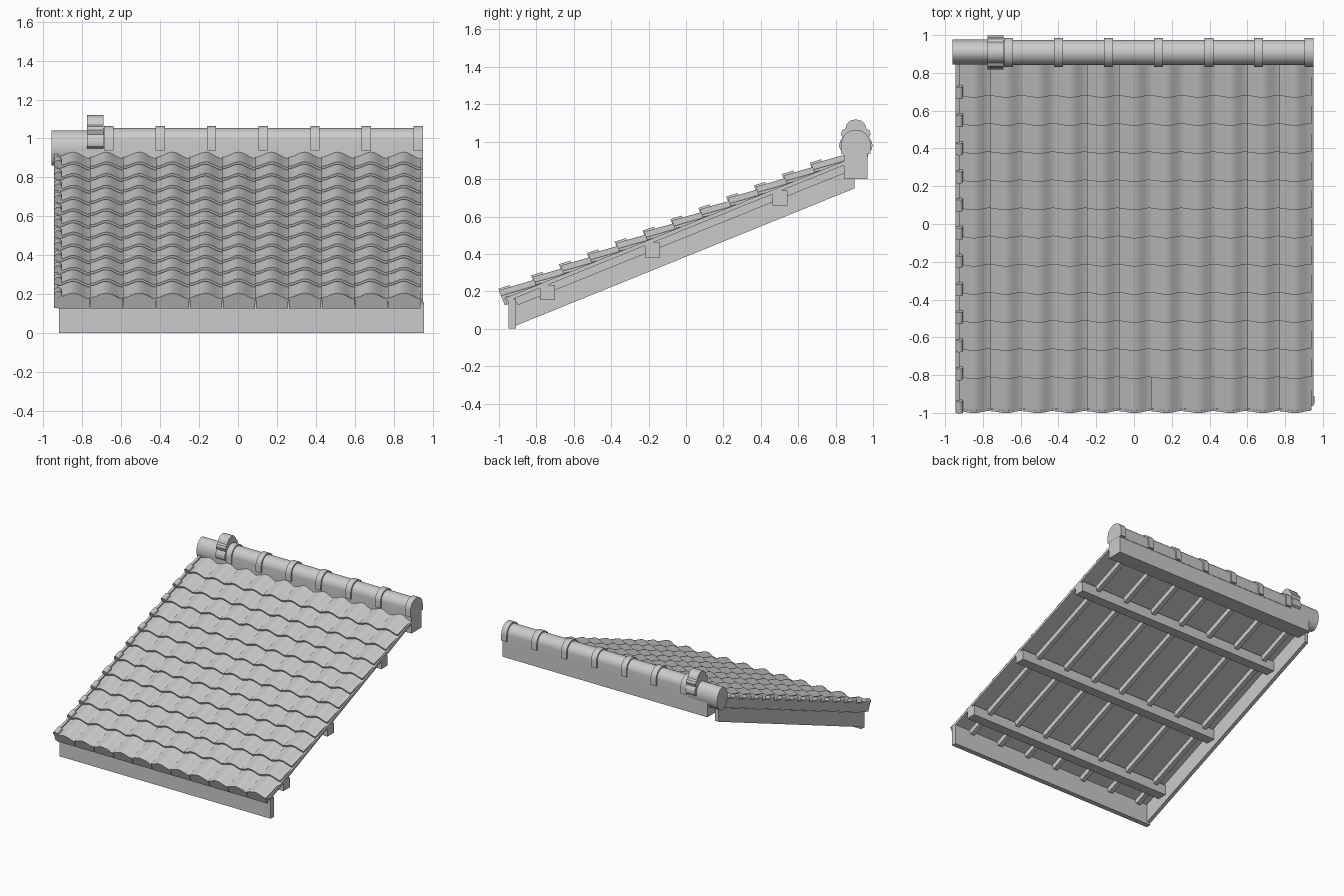
import bpy, bmesh, math

if "Cube" in bpy.data.objects:
    bpy.data.objects.remove(bpy.data.objects["Cube"])

ANG = math.atan(0.404)
S, C = math.sin(ANG), math.cos(ANG)


def slope(x, y, n):
    """Point on the roof plane at run y, lifted n along the plane normal."""
    return (x, y - n * S, 0.165 + 0.404 * (y + 0.95) + n * C)


def loft(bm, rings):
    """Closed solid through a list of rings with equal point counts."""
    vs = [[bm.verts.new(p) for p in r] for r in rings]
    k = len(vs[0])
    for a, b in zip(vs, vs[1:]):
        for i in range(k):
            bm.faces.new((a[i], a[(i + 1) % k], b[(i + 1) % k], b[i]))
    bm.faces.new(vs[0][::-1])
    bm.faces.new(vs[-1])


def make(name, solids):
    bm = bmesh.new()
    for rings in solids:
        loft(bm, rings)
    bmesh.ops.recalc_face_normals(bm, faces=bm.faces)
    me = bpy.data.meshes.new(name)
    bm.to_mesh(me)
    bm.free()
    ob = bpy.data.objects.new(name, me)
    bpy.context.collection.objects.link(ob)
    return ob


def along_x(yz, x0, x1):
    return [[(x, y, z) for y, z in yz] for x in (x0, x1)]


def rect(y0, y1, z0, z1):
    return [(y0, z0), (y1, z0), (y1, z1), (y0, z1)]


def slab(x0, x1, y0, y1, n0, n1):
    """Board lying in the roof plane."""
    return [[slope(x0, y, n0), slope(x1, y, n0), slope(x1, y, n1), slope(x0, y, n1)]
            for y in (y0, y1)]


# Timber frame under the tiles
make("roof_deck", [slab(-0.93, 0.95, -0.96, 0.9, -0.015, 0.006)])
make("fascia_board", [along_x(rect(-0.95, -0.91, 0, 0.16), -0.92, 0.955)])
make("gable_board", [along_x([(-0.95, 0), (0.9, 0.75), (0.9, 0.9), (-0.95, 0.155)],
                             -0.92, -0.89)])
make("purlins", [along_x(rect(y, y + 0.08, z, z + 0.08), -0.9, 0.95)
                 for y, z in ((-0.78, 0.155), (-0.22, 0.38), (0.463, 0.66))])
make("rafters", [slab(x - 0.018, x + 0.018, -0.92, 0.87, -0.055, -0.01)
                 for x in [0.80 - 0.266 * i for i in range(7)]])

# Wavy tiles: rows overlap, each tile raised at its lower end
X0, W, PITCH, STEPS = -0.93, 0.17, 0.149, 12


def wave(t):
    return 0.014 * math.cos(2 * math.pi * (t - 0.5)) + 0.004 * (1 - 2 * t)


def tile_ring(x0, y, lift, flat=None):
    ts = [i / STEPS for i in range(STEPS + 1)]
    top = [slope(x0 + W * t, y, lift + wave(t)) for t in ts]
    low = [slope(x0 + W * t, y, flat if flat is not None else lift + wave(t) - 0.014)
           for t in reversed(ts)]
    return top + low


row_start = [-0.975] + [-0.80 + PITCH * i for i in range(11)]
row_end = [y + 0.03 for y in row_start[1:]] + [0.87]
tiles, edges, rolls = [], [], []
for y0, y1 in zip(row_start, row_end):
    for c in range(11):
        x = X0 + W * c
        tiles.append([tile_ring(x, y0, 0.042), tile_ring(x, y1, 0.021)])
    # Verge flap and small roll at the left edge
    edges.append([[slope(-0.945, y, b), slope(-0.925, y, b),
                   slope(-0.925, y, t), slope(-0.945, y, t)]
                  for y, b, t in ((y0, -0.03, 0.045), (y1, -0.045, 0.024))])
    rolls.append([[slope(-0.925 + 0.021 * math.cos(a), y, n + 0.021 * math.sin(a))
                   for a in [math.tau * i / 14 for i in range(14)]]
                  for y, n in ((y0 - 0.004, 0.045), (y0 + 0.055, 0.040))])
make("roof_tiles", tiles)
make("verge_flaps", edges)
make("verge_rolls", rolls)

# Hanging lips of the eave tiles, with a thin seam between neighbours
lips = []
for c in range(11):
    x = X0 + W * c
    rings = [tile_ring(x, y, 0.042, -0.03) for y in (-0.98, -0.966)]
    mid = x + W / 2
    lips.append([[(mid + (p[0] - mid) * 0.975, p[1], p[2]) for p in r] for r in rings])
make("eave_lips", lips)


# Ridge: wall, rounded cover, bands, round end piece and lobed ornament
def arch(r, zc, bottom, n=20):
    a = [math.pi * i / n for i in range(n + 1)]
    return ([(0.908 + r * math.cos(t), zc + r * math.sin(t)) for t in a]
            + [(0.908 - r, bottom), (0.908 + r, bottom)])


make("ridge_wall", [along_x(rect(0.845, 0.971, 0.80, 0.95), -0.87, 0.95)])
make("ridge_cover", [along_x(arch(0.066, 0.987, 0.93), -0.72, 0.95)])
make("ridge_bands", [along_x(arch(0.078, 0.986, 0.937), x - 0.024, x + 0.024)
                     for x in (-0.665, -0.40, -0.136, 0.13, 0.396, 0.66, 0.927)])
make("ridge_end_piece", [along_x([(0.91 + 0.066 * math.cos(a), 0.95 + 0.09 * math.sin(a))
                                  for a in [math.tau * i / 32 for i in range(32)]],
                                 -0.96, -0.70)])
half = [(0.03, 1.112), (0.049, 1.093), (0.056, 1.07), (0.072, 1.062), (0.079, 1.042),
        (0.071, 1.02), (0.083, 1.005), (0.09, 0.98), (0.084, 0.958), (0.07, 0.948),
        (0.055, 0.955)]
outline = [(0, 1.12)] + half + [(-y, z) for y, z in reversed(half)]
make("ridge_ornament", [along_x([(0.908 + y, z) for y, z in outline], -0.775, -0.692)])

# Smooth curves, crisp edges
bpy.ops.object.select_all(action='SELECT')
bpy.context.view_layer.objects.active = bpy.context.selected_objects[0]
bpy.ops.object.shade_smooth_by_angle(angle=math.radians(35))
